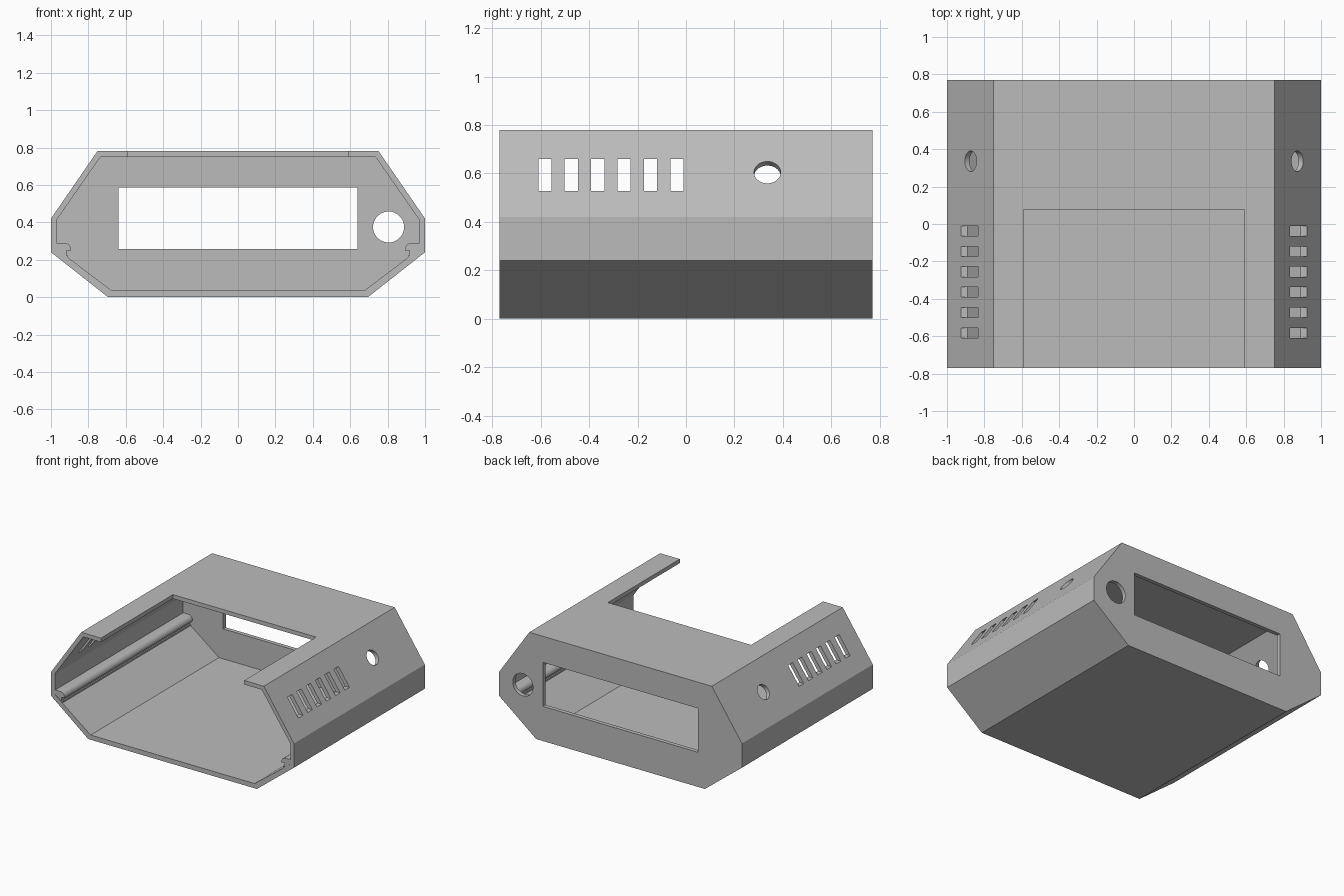
import bpy, bmesh, math
from mathutils import Matrix, Vector

if "Cube" in bpy.data.objects:
    bpy.data.objects.remove(bpy.data.objects["Cube"], do_unlink=True)

# Single plain plastic colour
GREY = (0.5, 0.5, 0.5, 1)
plastic = bpy.data.materials.new("grey plastic")
plastic.use_nodes = True
plastic.diffuse_color = GREY
plastic.node_tree.nodes["Principled BSDF"].inputs["Base Color"].default_value = GREY

FRONT, BACK, WALL = -0.77, 0.77, 0.03


def make_object(name, bm):
    bmesh.ops.recalc_face_normals(bm, faces=bm.faces)
    mesh = bpy.data.meshes.new(name)
    bm.to_mesh(mesh)
    bm.free()
    mesh.materials.append(plastic)
    obj = bpy.data.objects.new(name, mesh)
    bpy.context.collection.objects.link(obj)
    return obj


def prism(name, profile, y0, y1):
    """Extrude an x-z outline along y."""
    bm = bmesh.new()
    face = bm.faces.new([bm.verts.new((x, y0, z)) for x, z in profile])
    new = bmesh.ops.extrude_face_region(bm, geom=[face])["geom"]
    verts = [v for v in new if isinstance(v, bmesh.types.BMVert)]
    bmesh.ops.translate(bm, vec=(0, y1 - y0, 0), verts=verts)
    return make_object(name, bm)


def box(name, low, high):
    (x0, y0, z0), (x1, y1, z1) = low, high
    return prism(name, [(x0, z0), (x1, z0), (x1, z1), (x0, z1)], y0, y1)


def cylinder(name, centre, direction, radius, length):
    bm = bmesh.new()
    turn = Vector(direction).to_track_quat("Z", "Y").to_matrix().to_4x4()
    bmesh.ops.create_cone(bm, cap_ends=True, segments=48, radius1=radius, radius2=radius,
                          depth=length, matrix=Matrix.Translation(centre) @ turn)
    return make_object(name, bm)


def cut(target, cutter):
    """Subtract the cutter for good and delete it."""
    mod = target.modifiers.new("cut", "BOOLEAN")
    mod.operation, mod.solver, mod.object = "DIFFERENCE", "EXACT", cutter
    bpy.context.view_layer.objects.active = target
    bpy.ops.object.modifier_apply(modifier=mod.name)
    bpy.data.objects.remove(cutter, do_unlink=True)


def symmetric(half):
    return half + [(-x, z) for x, z in reversed(half)]


# Eight-sided case, hollowed from the open front
case = prism("case", symmetric([(0.695, 0), (1, 0.24), (1, 0.42), (0.752, 0.78)]), FRONT, BACK)
cut(case, prism("cavity", symmetric([(0.675, 0.035), (0.97, 0.258), (0.97, 0.412), (0.735, 0.75)]),
                FRONT - 0.1, BACK - WALL))

# Display opening in the top, window and cable hole in the back
cut(case, box("top_opening", (-0.59, FRONT - 0.1, 0.6), (0.59, 0.077, 1)))
cut(case, box("back_window", (-0.64, 0.6, 0.258), (0.64, 1, 0.585)))
cut(case, cylinder("cable_hole", (0.805, BACK, 0.375), (0, 1, 0), 0.083, 0.3))

# Vent slots and a round hole on both sloping sides
for i in range(6):
    y = -0.583 + i * 0.1092
    cut(case, box("vent", (-1.2, y - 0.027, 0.528), (1.2, y + 0.027, 0.66)))
for side in (1, -1):
    cut(case, cylinder("side_hole", (side * 0.873, 0.336, 0.604), (side * 0.827, 0, 0.563), 0.055, 0.2))

# Grooved board rails along both sides, with a rounded upper lip
lip = [(0.925 + 0.035 * math.cos(a) - 0.01, 0.255 + 0.035 * math.sin(a))
       for a in (math.radians(90 + 15 * i) for i in range(7))]
rail = [(0.98, 0.29)] + lip + [(0.88, 0.25), (0.905, 0.25), (0.905, 0.222),
                               (0.895, 0.222), (0.895, 0.195), (0.98, 0.25)]
rail = [(x + 0.013, z) if 0.87 < x < 0.97 else (x, z) for x, z in rail]
for name, side in (("left_rail", 1), ("right_rail", -1)):
    prism(name, [(side * x, z) for x, z in rail], FRONT + 0.005, BACK - WALL)

# Smooth the round parts, keep corners sharp
for obj in bpy.context.collection.objects:
    if obj.name in {"case", "left_rail", "right_rail"}:
        obj.select_set(True)
        bpy.context.view_layer.objects.active = obj
    else:
        obj.select_set(False)
bpy.ops.object.shade_smooth_by_angle(angle=math.radians(20))
